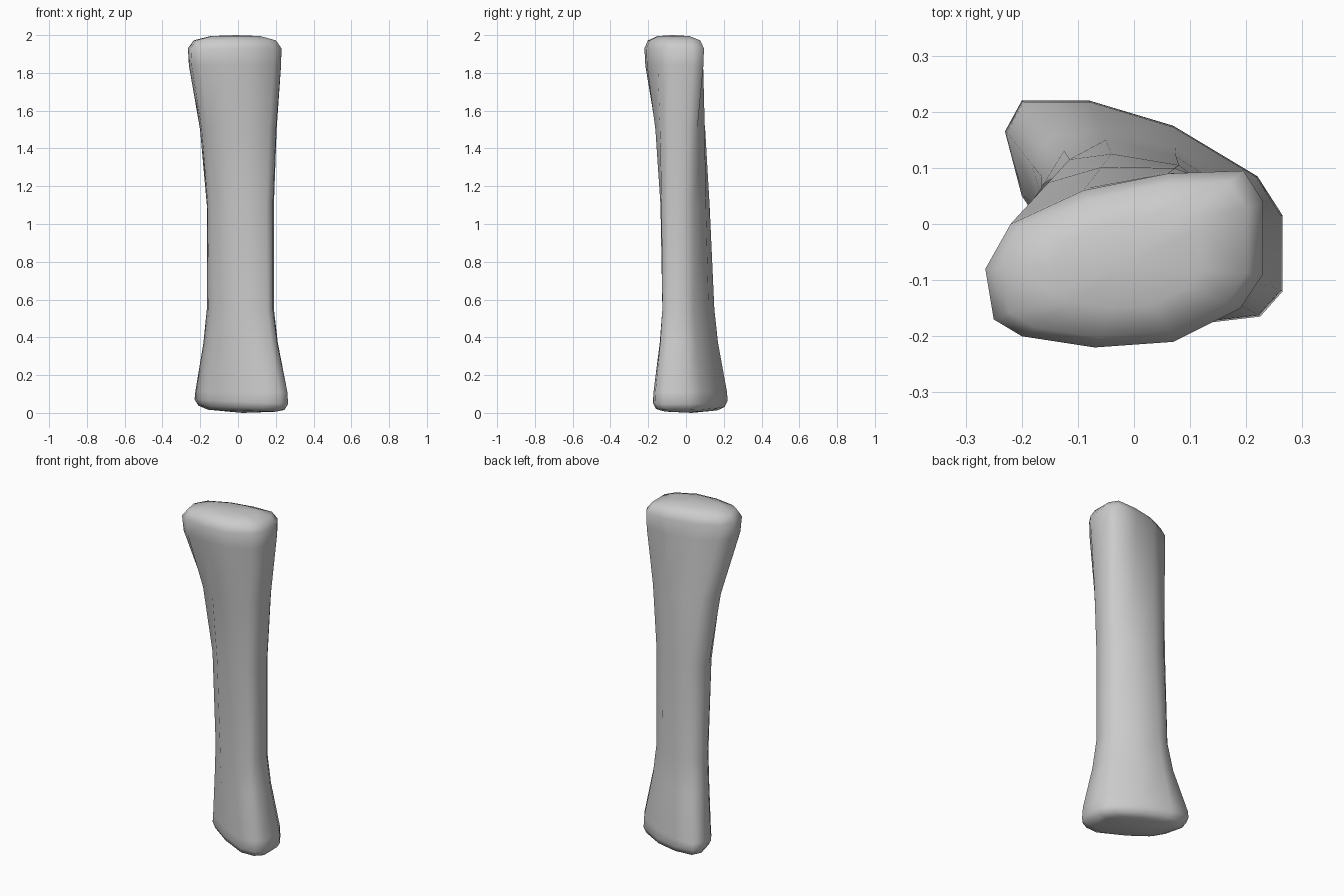
import bpy
import bmesh
from mathutils import Vector

default_cube = bpy.data.objects.get("Cube")
if default_cube:
    bpy.data.objects.remove(default_cube, do_unlink=True)


def profile(*points):
    """Cross-section given in hundredths of a unit."""
    return [Vector((x, y, 0)) / 100 for x, y in points]


def blend(a, b, amount):
    return [p.lerp(q, amount) for p, q in zip(a, b)]


def shrink(section, amount):
    """Pull a section towards its own centre."""
    centre = sum(section, Vector()) / len(section)
    return [centre + (p - centre) * amount for p in section]


# Matching cross-sections: the lower end is twisted against the upper end
upper = profile((-26.5, -8), (-25, -17), (-20, -20), (-7, -22), (7, -21), (19, -15),
                (23, -9), (23, 4), (19.5, 9.5), (6, 9), (-9, 6), (-22, 0))
waist = profile((-16.5, 6.5), (-16, 1), (-14, -4), (-5, -12.5), (5, -13.5), (15, -13),
                (18.5, -9.5), (19, 0), (16.5, 4), (8, 10.5), (-4, 12.5), (-11.5, 11.5))
ankle = profile((-16.5, 8.5), (-15.5, 2), (-13, -2.5), (-4, -11), (6, -12.5), (15.5, -12.5),
                (18.5, -9.5), (19, 0), (16.5, 4), (7.5, 12), (-5, 15), (-12.5, 13))
lower = profile((-23, 16.5), (-20, 5), (-16, -1), (-2, -10.5), (14, -17.5), (22.5, -16.5),
                (26.5, -12), (26.5, 1.5), (22, 8.5), (7, 17.5), (-8, 22), (-20, 22))

# Sections stacked from bottom to top: height, outline, end slope
rings = [
    (0.012, shrink(lower, 0.72), -0.03),
    (0.028, shrink(lower, 0.92), -0.05),
    (0.06, lower, -0.05),
    (0.11, shrink(lower, 0.985), 0),
    (0.37, blend(ankle, lower, 0.28), 0),
    (0.55, ankle, 0),
    (1.1, waist, 0),
    (1.5, blend(waist, upper, 0.36), 0),
    (1.84, blend(waist, upper, 0.95), 0),
    (1.93, upper, 0),
    (1.972, shrink(upper, 0.88), 0),
    (1.995, shrink(upper, 0.53), 0),
]

# Shaft skinned through the sections
bm = bmesh.new()
loops = [[bm.verts.new((p.x, p.y, z + slope * p.x)) for p in section]
         for z, section, slope in rings]
for below, above in zip(loops, loops[1:]):
    for i in range(len(below)):
        j = (i + 1) % len(below)
        bm.faces.new((below[i], below[j], above[j], above[i]))

# End caps, slightly domed
for loop, height in ((loops[0], 0.0), (loops[-1], 2.0)):
    centre = sum((v.co for v in loop), Vector()) / len(loop)
    tip = bm.verts.new((centre.x, centre.y, height))
    for i in range(len(loop)):
        bm.faces.new((loop[i], loop[(i + 1) % len(loop)], tip))
bmesh.ops.recalc_face_normals(bm, faces=bm.faces)
for face in bm.faces:
    face.smooth = True

mesh = bpy.data.meshes.new("twisted_shaft")
bm.to_mesh(mesh)
bm.free()
shaft = bpy.data.objects.new("twisted_shaft", mesh)
bpy.context.collection.objects.link(shaft)

# Single plain grey
grey = bpy.data.materials.new("plain_grey")
grey.use_nodes = True
colour = (0.6, 0.6, 0.6, 1)
grey.diffuse_color = colour
grey.node_tree.nodes["Principled BSDF"].inputs["Base Color"].default_value = colour
mesh.materials.append(grey)
